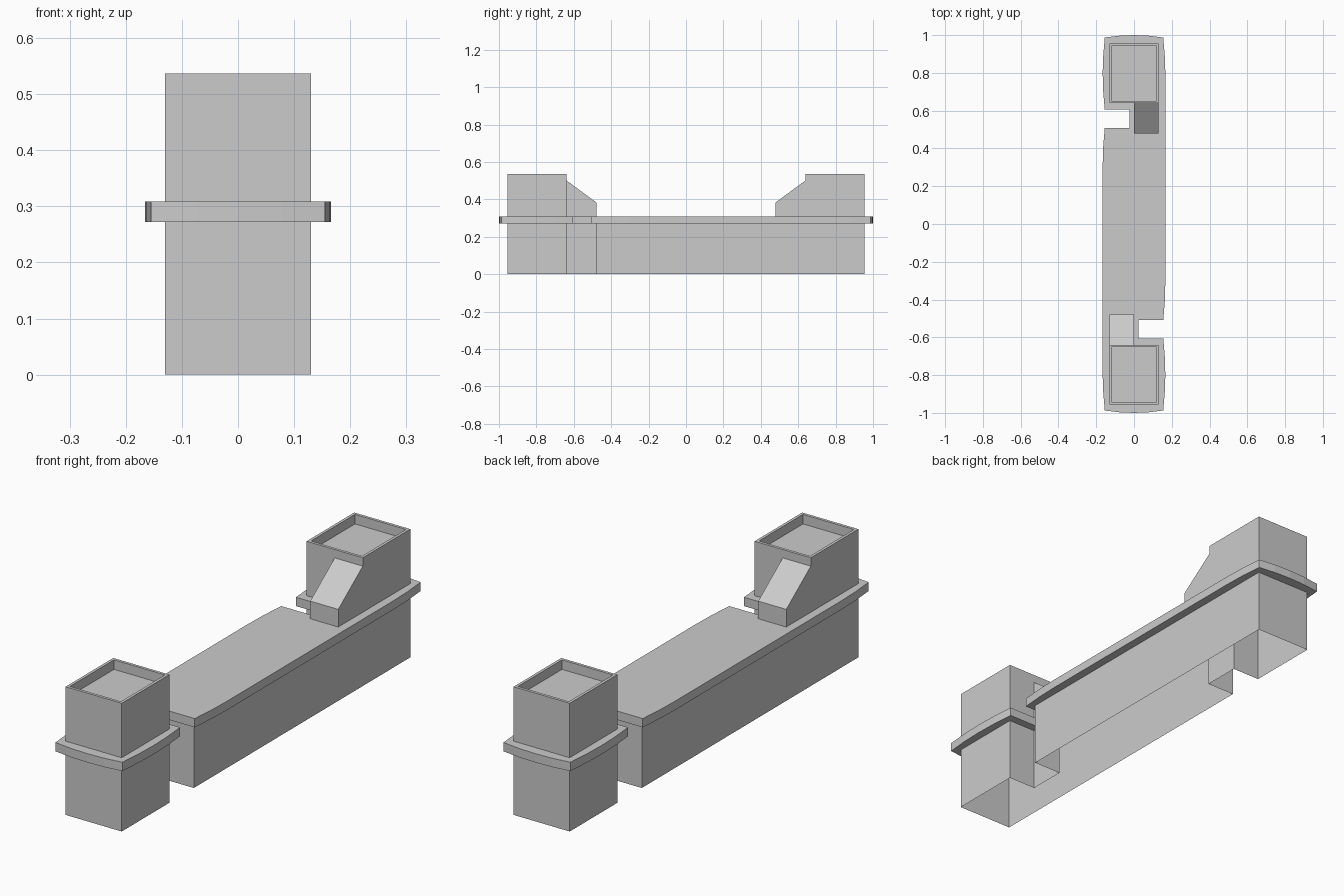
import bpy, bmesh
from mathutils import Vector

if "Cube" in bpy.data.objects:
    bpy.data.objects.remove(bpy.data.objects["Cube"])


def both_halves(half):
    """Complete an outline that repeats after a half turn about z."""
    return half + [(-x, -y) for x, y in half]


def prism(name, base, offset, bottom=True, top=True, rim=0, depth=0):
    """Extrude a 3D outline by offset; optional sunken top."""
    bm = bmesh.new()
    lo = [bm.verts.new(p) for p in base]
    hi = [bm.verts.new(Vector(p) + Vector(offset)) for p in base]
    n = len(base)
    for i in range(n):
        j = (i + 1) % n
        bm.faces.new((lo[i], lo[j], hi[j], hi[i]))
    if bottom:
        bm.faces.new(lo[::-1])
    if top:
        cap = bm.faces.new(hi)
        bm.normal_update()
        if rim:
            bmesh.ops.inset_region(bm, faces=[cap], thickness=rim)
            cap = bmesh.ops.extrude_discrete_faces(bm, faces=[cap])["faces"][0]
            bmesh.ops.translate(bm, verts=cap.verts, vec=(0, 0, -depth))
    if bottom and top:
        bmesh.ops.recalc_face_normals(bm, faces=bm.faces)
    mesh = bpy.data.meshes.new(name)
    bm.to_mesh(mesh)
    bm.free()
    ob = bpy.data.objects.new(name, mesh)
    bpy.context.collection.objects.link(ob)
    return ob


W, END, STEP, LOW = 0.13, 0.955, 0.64, 0.478
Z_SLAB, Z_TOP, Z_TOWER = 0.272, 0.309, 0.537

# Hollow base with open underside and one notch on each side
base = both_halves([(-W, -END), (W, -END), (W, -STEP), (0, -STEP), (0, -LOW), (W, -LOW)])
prism("base_walls", [(x, y, 0) for x, y in base], (0, 0, Z_SLAB), bottom=False, top=False)

# Overhanging slab with bowed edges and narrow notches
end_arc = [(0.155 * t, -1 + 0.013 * t * t) for t in (-1, -0.5, 0, 0.5, 1)]
slab = both_halves(end_arc + [
    (0.163, -0.89), (0.166, -0.8), (0.163, -0.7), (0.155, -0.605),
    (0.023, -0.605), (0.023, -0.508), (0.155, -0.508),
    (0.163, -0.41), (0.166, -0.31), (0.166, 0.8), (0.163, 0.89)])
prism("seat_slab", [(x, y, Z_SLAB) for x, y in slab], (0, 0, Z_TOP - Z_SLAB))

for s, side in ((1, "front"), (-1, "back")):
    # Planter tower with a sunken top
    box = [(-W, -END), (W, -END), (W, -STEP), (-W, -STEP)]
    prism(side + "_planter", [(s * x, s * y, Z_TOP) for x, y in box],
          (0, 0, Z_TOWER - Z_TOP), bottom=False, rim=0.017, depth=0.04)
    # Sloped armrest against the tower
    profile = [(-STEP, Z_TOP), (-LOW, Z_TOP), (-LOW, 0.383), (-STEP, 0.502)]
    prism(side + "_armrest", [(-s * W, s * y, z) for y, z in profile], (s * W, 0, 0))
